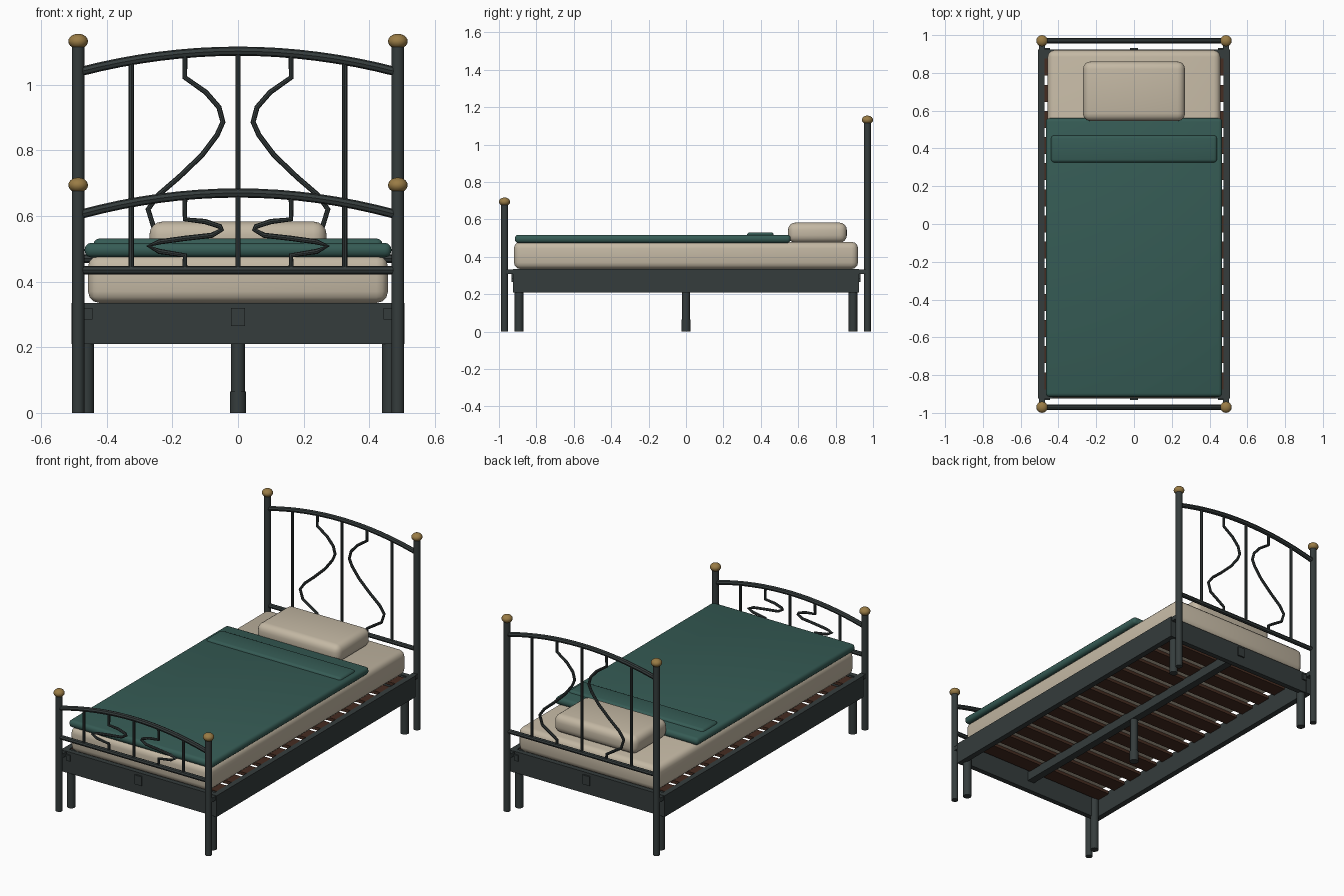
import bpy, math
from mathutils import Vector

if "Cube" in bpy.data.objects:
    bpy.data.objects.remove(bpy.data.objects["Cube"])


def mat(name, rgb):
    m = bpy.data.materials.new(name)
    m.diffuse_color = (*rgb, 1)
    m.use_nodes = True
    m.node_tree.nodes["Principled BSDF"].inputs["Base Color"].default_value = m.diffuse_color
    return m


IRON = mat("dark_iron", (0.035, 0.045, 0.045))
CREAM = mat("cream_cloth", (0.55, 0.48, 0.37))
TEAL = mat("teal_cloth", (0.036, 0.105, 0.09))
BRASS = mat("brass", (0.32, 0.2, 0.06))
WOOD = mat("dark_wood", (0.06, 0.025, 0.015))


def finish(o, name, m, smooth=True):
    o.name = name
    o.data.materials.append(m)
    if smooth:
        bpy.ops.object.shade_smooth_by_angle(angle=math.radians(35))
    return o


# box from min/max ranges, optionally with rounded edges
def box(name, x, y, z, m, bevel=0, seg=3):
    c = [(a[0] + a[1]) / 2 for a in (x, y, z)]
    bpy.ops.mesh.primitive_cube_add(size=1, location=c)
    o = bpy.context.object
    o.scale = [a[1] - a[0] for a in (x, y, z)]
    bpy.ops.object.transform_apply(location=False, rotation=False, scale=True)
    if bevel:
        b = o.modifiers.new("round", 'BEVEL')
        b.width, b.segments = bevel, seg
        bpy.ops.object.modifier_apply(modifier="round")
    return finish(o, name, m, bevel > 0)


def cyl(name, x, y, z0, z1, r, m=IRON, n=16):
    bpy.ops.mesh.primitive_cylinder_add(vertices=n, radius=r, depth=z1 - z0,
                                        location=(x, y, (z0 + z1) / 2))
    return finish(bpy.context.object, name, m)


# round bar swept along points in the xz plane at depth y
def bar(name, pts, y, r):
    cu = bpy.data.curves.new(name, 'CURVE')
    cu.dimensions = '3D'
    cu.bevel_depth, cu.bevel_resolution, cu.use_fill_caps = r, 2, True
    s = cu.splines.new('POLY')
    s.points.add(len(pts) - 1)
    for p, (x, z) in zip(s.points, pts):
        p.co = (x, y, z, 1)
    o = bpy.data.objects.new(name, cu)
    bpy.context.collection.objects.link(o)
    bpy.ops.object.select_all(action='DESELECT')
    o.select_set(True)
    bpy.context.view_layer.objects.active = o
    bpy.ops.object.convert(target='MESH')
    return finish(bpy.context.object, name, IRON)


# end panel: posts, finials, arch, lower rail, straight bars and scrolls
def panel(name, y, post_z, arch_end, arch_mid, rail_z, scroll):
    def arch(x):
        return arch_mid - (arch_mid - arch_end) * (x / 0.48) ** 2

    for s in (-1, 1):
        cyl(name + "_post", s * 0.487, y, 0, post_z, 0.019)
        bpy.ops.mesh.primitive_uv_sphere_add(segments=16, ring_count=10, radius=0.03,
                                             location=(s * 0.487, y, post_z + 0.012))
        o = bpy.context.object
        o.scale = (1, 1, 0.77)
        finish(o, name + "_finial", BRASS)
        bar(name + "_scroll", [(s * 0.162, arch(0.162))] + [(s * a, b) for a, b in scroll]
            + [(s * 0.162, rail_z)], y, 0.008)
    xs = [-0.48 + 0.06 * i for i in range(17)]
    bar(name + "_arch", [(x, arch(x)) for x in xs], y, 0.014)
    bar(name + "_rail", [(-0.48, rail_z), (0.48, rail_z)], y, 0.013)
    for x in (-0.325, 0, 0.325):
        bar(name + "_upright", [(x, rail_z), (x, arch(x))], y, 0.008)


panel("headboard", 0.97, 1.12, 1.04, 1.102, 0.47,
      [(.162, 1.022), (.098, .977), (.058, .931), (.046, .886), (.064, .846), (.11, .785),
       (.18, .718), (.244, .663), (.274, .62), (.257, .566), (.2, .53), (.162, .505)])
panel("footboard", -0.97, 0.682, 0.605, 0.67, 0.435,
      [(.162, .59), (.1, .583), (.055, .568), (.05, .558), (.08, .541), (.16, .532),
       (.24, .521), (.272, .508), (.24, .492), (.162, .48)])

# frame rails, legs and post connectors
for s in (-1, 1):
    def rng(a, b):
        return (min(s * a, s * b), max(s * a, s * b))
    box("side_rail", rng(0.475, 0.508), (-0.925, 0.925), (0.21, 0.335), IRON)
    box("end_rail", (-0.475, 0.475), rng(0.893, 0.923), (0.21, 0.335), IRON)
    for x in (-1, 1):
        cyl("leg", x * 0.462, s * 0.893, 0, 0.33, 0.023)
        c = x * 0.487
        box("post_connector", (c - 0.015, c + 0.015), rng(0.915, 0.965), (0.308, 0.333), IRON)
        c = x * 0.457
        box("corner_bracket", (c - 0.013, c + 0.013), rng(0.91, 0.932), (0.285, 0.32), IRON)

# centre beam and its support leg
box("centre_beam", (-0.022, 0.022), (-0.932, 0.932), (0.265, 0.32), IRON)
cyl("centre_leg", 0, 0, 0, 0.27, 0.021)
cyl("centre_foot", 0, 0, 0, 0.065, 0.025)

# slats
for i in range(13):
    y = -0.83 + i * 1.66 / 12
    box("slat", (-0.477, 0.477), (y - 0.045, y + 0.045), (0.316, 0.334), WOOD)

# bedding
box("mattress", (-0.457, 0.457), (-0.92, 0.92), (0.335, 0.48), CREAM, 0.035)
box("blanket", (-0.467, 0.467), (-0.915, 0.56), (0.474, 0.518), TEAL, 0.019)
box("blanket_fold", (-0.44, 0.44), (0.325, 0.47), (0.49, 0.531), TEAL, 0.017)
box("pillow", (-0.27, 0.27), (0.545, 0.86), (0.475, 0.583), CREAM, 0.04, 4)
